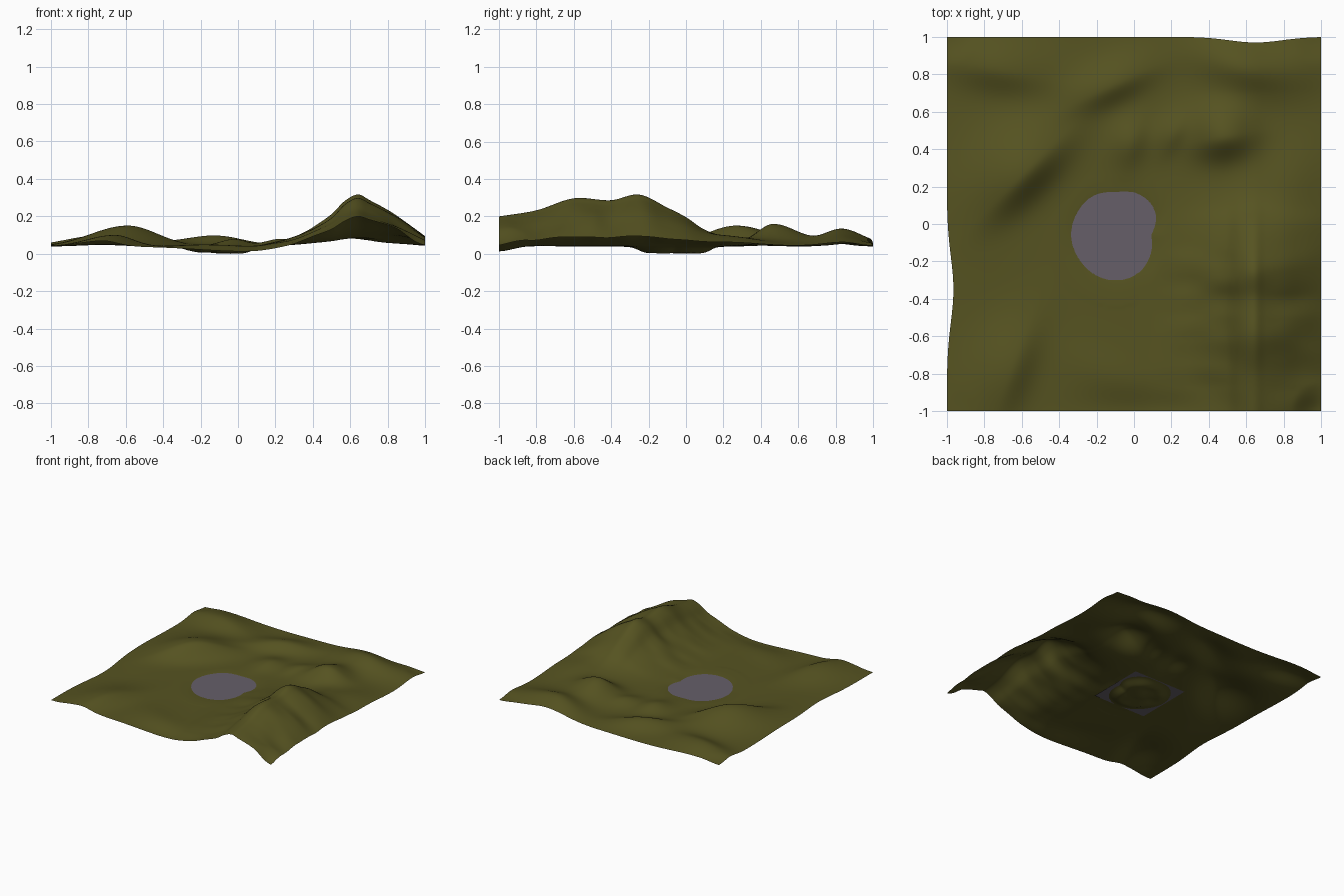
import bpy, bmesh, math
from mathutils import noise, Vector

if "Cube" in bpy.data.objects:
    bpy.data.objects.remove(bpy.data.objects["Cube"])

N = 150            # terrain grid resolution
WATER = 0.034      # lake level
CX, CY = -0.10, -0.06


def material(name, rgb):
    m = bpy.data.materials.new(name)
    m.diffuse_color = (*rgb, 1)
    m.use_nodes = True
    m.node_tree.nodes["Principled BSDF"].inputs["Base Color"].default_value = m.diffuse_color
    return m


def smooth(t):
    t = min(max(t, 0), 1)
    return t * t * (3 - 2 * t)


def curve(table, v):
    """Rounded (Catmull-Rom style) interpolation through (position, value) pairs."""
    if v <= table[0][0]:
        return table[0][1]
    if v >= table[-1][0]:
        return table[-1][1]
    i = max(k for k in range(len(table) - 1) if table[k][0] <= v)

    def slope(k):
        a, b = table[max(k - 1, 0)], table[min(k + 1, len(table) - 1)]
        return (b[1] - a[1]) / (b[0] - a[0])
    (a, fa), (b, fb) = table[i], table[i + 1]
    d, t = b - a, (v - a) / (b - a)
    return (fa * (1 - smooth(t)) + fb * smooth(t)
            + d * slope(i) * t * (1 - t) ** 2 - d * slope(i + 1) * t * t * (1 - t))


# Mountain ridge: height along y, cross-section along x
RIDGE_Y = [(-1, .163), (-.8, .194), (-.6, .258), (-.4, .248), (-.25, .278), (-.1, .208),
           (0, .155), (.1, .085), (.2, .05), (.4, .025), (.7, .01)]
RIDGE_X = [(.0, 0), (.1, .02), (.2, .09), (.3, .19), (.4, .37), (.5, .6), (.57, .87), (.64, 1),
           (.7, .9), (.8, .7), (.9, .45), (1, .2)]
# Lake shore radius every 30 degrees
SHORE = [.19, .245, .25, .23, .24, .235, .235, .23, .235, .24, .235, .215, .19]
# Hills: x, y, height, length radius, gentle and steep side radius, direction in degrees
HILLS = [
    (-.59, .27, .112, .30, .24, .12, 45),
    (-.72, .83, .062, .28, .16, .12, -10),
    (-.66, -.78, .062, .28, .20, .11, 70),
    (-.12, .74, .058, .24, .13, .09, 25),
    (-.02, .44, .040, .13, .11, .09, 70),
    (.20, .48, .030, .12, .09, .07, 60),
    (.48, .47, .110, .17, .19, .12, 10),
    (.57, .85, .085, .25, .16, .15, -15),
    (.90, .85, .025, .18, .15, .15, 0),
    (.85, .25, .030, .22, .18, .18, 90),
    (-.80, -.15, .012, .25, .2, .2, 90),
    (-.15, -.80, .012, .25, .12, .12, -25),
    (.05, -1.0, -.028, .35, .12, .12, 0),
]


def hill(x, y, h):
    hx, hy, height, a, gentle, steep, deg = h
    c, s = math.cos(math.radians(deg)), math.sin(math.radians(deg))
    u, v = x - hx, y - hy
    p, q = (u * c + v * s) / a, v * c - u * s
    q /= gentle if q > 0 else steep
    return height * math.exp(-(p * p + q * q))


def height(x, y):
    z = .037 + sum(hill(x, y, h) for h in HILLS)
    # ridge with eroded gullies on its flanks
    w = curve(RIDGE_X, x)
    gully = noise.noise(Vector((x * 4, y * 8, 3))) * .06 * w * (1 - w)
    z += curve(RIDGE_Y, y) * w + gully * smooth((.1 - y) / .4)
    # ground stays low in the corners
    z = .042 + (z - .042) * smooth(math.hypot(abs(x) - 1, abs(y) - 1) / .2 + .2)
    # lake basin
    dx, dy = x - CX, y - CY
    ang = math.degrees(math.atan2(dy, dx)) % 360
    t = math.hypot(dx, dy) / curve([(30 * i, r) for i, r in enumerate(SHORE)], ang)
    if t > 1:
        k = min((t - 1) / .4, 1)
        z = max(z, WATER + .004) if t < 1.6 else z
        return WATER + (z - WATER) * (1 - (1 - k) ** 2)
    floor = .022 + .012 * noise.noise(Vector((x * 9, y * 9, 1))) + .012 * smooth((x + .25) / .3)
    return WATER - floor * smooth((1 - t) / .4 + .05)


def finish(bm, name, mat):
    me = bpy.data.meshes.new(name)
    bm.to_mesh(me)
    bm.free()
    me.materials.append(mat)
    ob = bpy.data.objects.new(name, me)
    bpy.context.collection.objects.link(ob)
    return ob


# Terrain sheet
bm = bmesh.new()
bmesh.ops.create_grid(bm, x_segments=N, y_segments=N, size=1)
for v in bm.verts:
    x, y = v.co.x, v.co.y
    v.co.z = height(x, y)
    # slightly wavy outer borders
    v.co.y -= .03 * math.exp(-((x - .65) / .2) ** 2) * smooth((y - .7) / .3)
    v.co.x += .035 * math.exp(-((y + .35) / .25) ** 2) * smooth((-x - .7) / .3)
low = min(v.co.z for v in bm.verts)
for v in bm.verts:
    v.co.z -= low
terrain = finish(bm, "terrain", material("olive grass", (.092, .086, .015)))
for p in terrain.data.polygons:
    p.use_smooth = True

# Lake surface: flat square sheet cut off by the rising ground
bm = bmesh.new()
bmesh.ops.create_grid(bm, x_segments=1, y_segments=1, size=.24)
for v in bm.verts:
    v.co += Vector((-.105, -.06, WATER - low))
finish(bm, "lake_water", material("grey water", (.133, .114, .141)))
